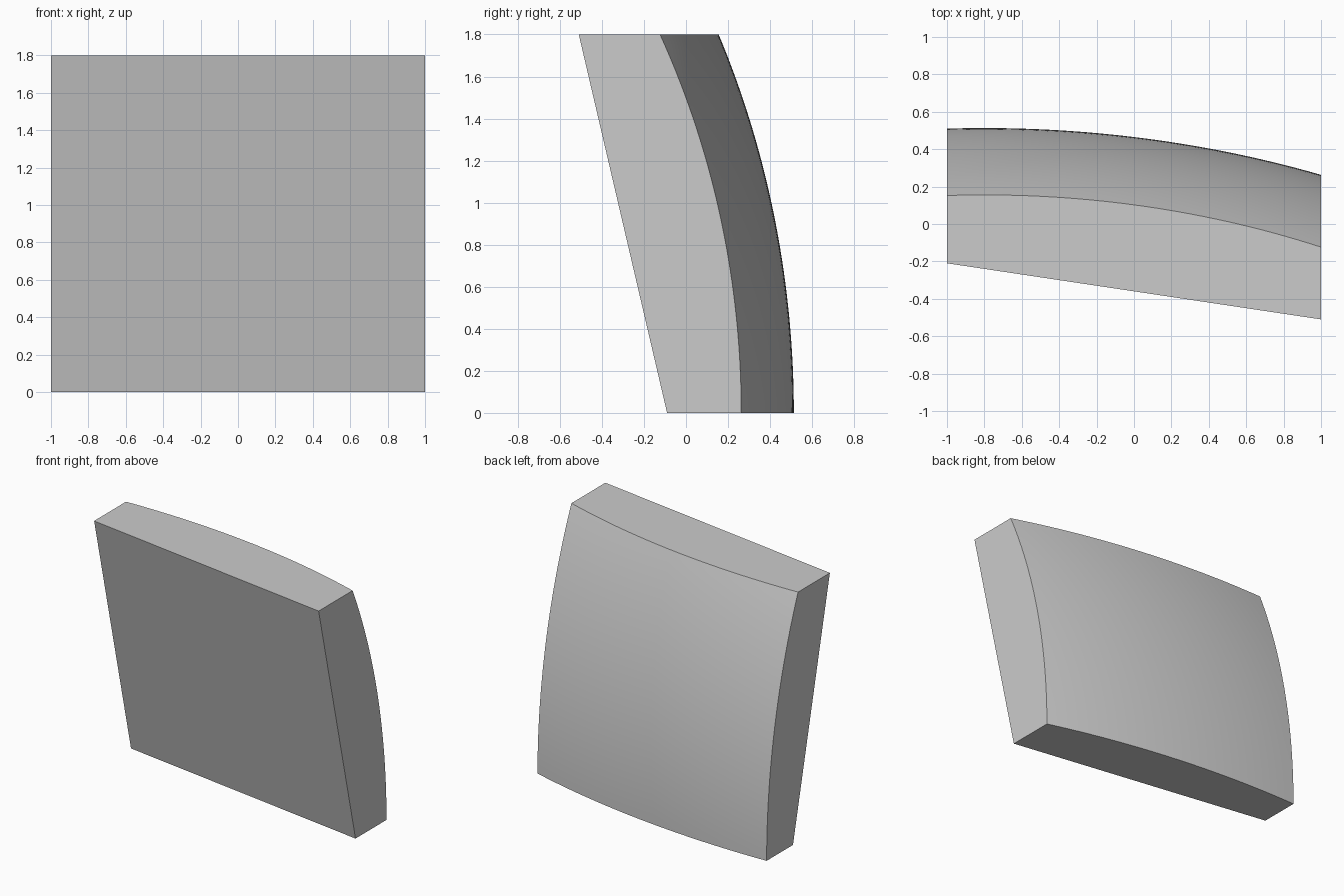
import bpy, bmesh, math

if "Cube" in bpy.data.objects:
    bpy.data.objects.remove(bpy.data.objects["Cube"])

NX, NZ, H = 32, 32, 1.8

def front_y(x, z):
    # slanted flat front
    return 0.06 - 0.15 * x - 0.42 * z / H

def back_y(x, z):
    # ellipsoidal bulge, highest near the lower left
    depth = 3.7
    q = 0.0746 * (x + 0.8) ** 2 + 0.105 * z ** 2
    return 0.513 - depth * (1 - math.sqrt(1 - 2 * q / depth))

bm = bmesh.new()

# Curved back surface
back = [[bm.verts.new((x, back_y(x, z), z))
         for x in (-1 + 2 * i / NX for i in range(NX + 1))]
        for z in (H * j / NZ for j in range(NZ + 1))]
for j in range(NZ):
    for i in range(NX):
        bm.faces.new((back[j][i], back[j + 1][i], back[j + 1][i + 1], back[j][i + 1]))

# Flat front
bl, br, tr, tl = (bm.verts.new((x, front_y(x, z), z))
                  for x, z in ((-1, 0), (1, 0), (1, H), (-1, H)))
bm.faces.new((bl, br, tr, tl))

# Flat rim: bottom, top, left and right
bm.faces.new([br, bl] + back[0])
bm.faces.new([tl, tr] + back[-1][::-1])
bm.faces.new([bl, tl] + [row[0] for row in reversed(back)])
bm.faces.new([tr, br] + [row[-1] for row in back])
bmesh.ops.recalc_face_normals(bm, faces=bm.faces)

mesh = bpy.data.meshes.new("curved_panel")
bm.to_mesh(mesh)
bm.free()
panel = bpy.data.objects.new("curved_panel", mesh)
bpy.context.collection.objects.link(panel)
bpy.context.view_layer.objects.active = panel
panel.select_set(True)
bpy.ops.object.shade_smooth_by_angle(angle=math.radians(30))
